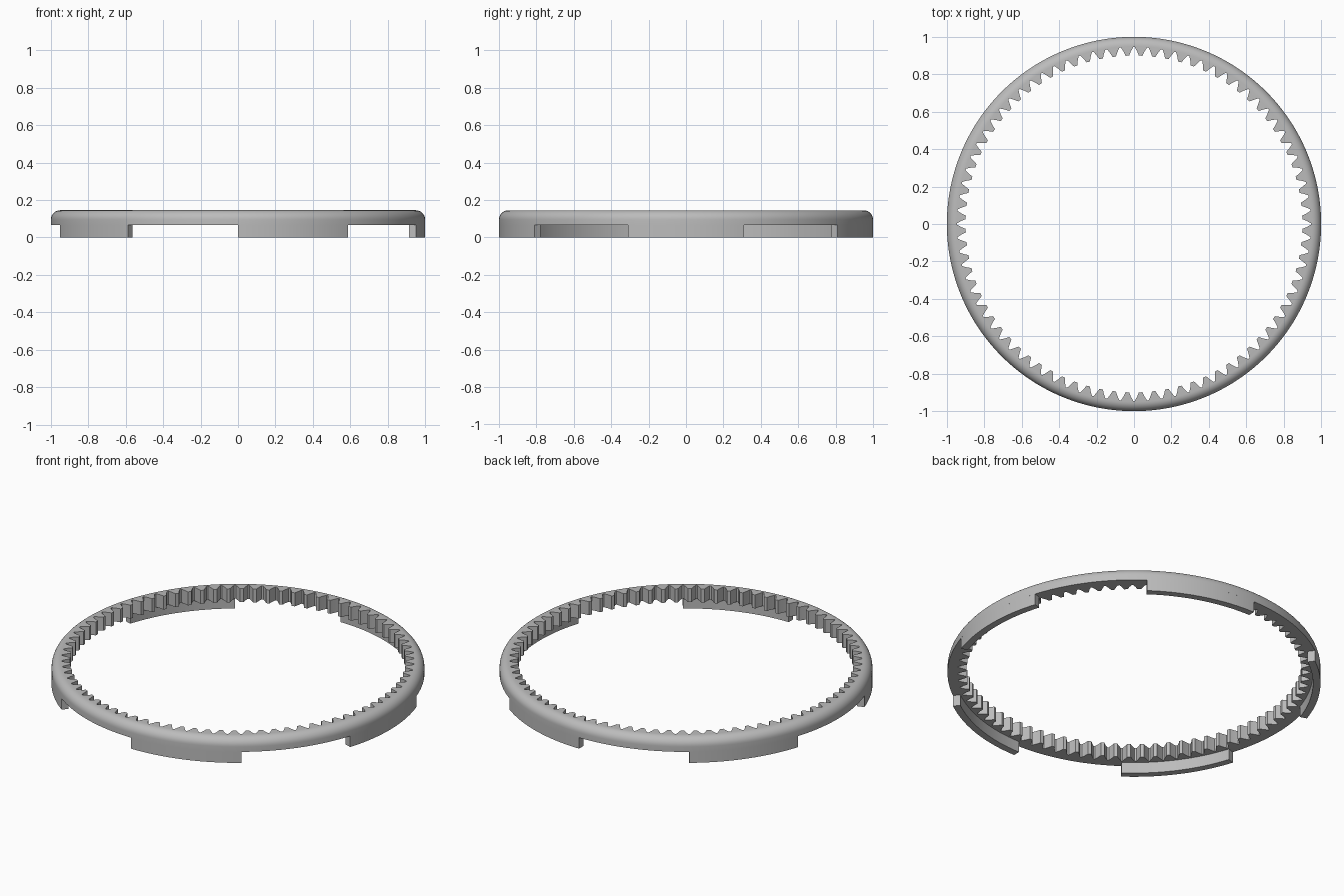
import bpy, bmesh
from math import sin, cos, pi, radians

if "Cube" in bpy.data.objects:
    bpy.data.objects.remove(bpy.data.objects["Cube"])

TEETH, TABS = 80, 5
R_OUT, R_ROOT, R_TIP, R_TAB = 1.0, 0.945, 0.9, 0.96
Z_RING, Z_TOP, FILLET = 0.065, 0.145, 0.05

grey = bpy.data.materials.new("grey plastic")
grey.use_nodes = True
colour = (0.5, 0.5, 0.5, 1)
grey.diffuse_color = colour
grey.node_tree.nodes["Principled BSDF"].inputs["Base Color"].default_value = colour


def sweep(name, sections, closed):
    """Skin a list of (angle, [(radius, z), ...]) sections around the z axis."""
    bm = bmesh.new()
    loops = [[bm.verts.new((r * cos(a), r * sin(a), z)) for r, z in pts]
             for a, pts in sections]
    n = len(loops[0])
    pairs = list(zip(loops, loops[1:]))
    if closed:
        pairs.append((loops[-1], loops[0]))
    else:
        bm.faces.new(loops[0])
        bm.faces.new(loops[-1])
    for p, q in pairs:
        for i in range(n):
            k = (i + 1) % n
            bm.faces.new((p[i], q[i], q[k], p[k]))
    bmesh.ops.recalc_face_normals(bm, faces=bm.faces)
    mesh = bpy.data.meshes.new(name)
    bm.to_mesh(mesh)
    bm.free()
    mesh.materials.append(grey)
    obj = bpy.data.objects.new(name, mesh)
    bpy.context.collection.objects.link(obj)
    bpy.ops.object.select_all(action='DESELECT')
    obj.select_set(True)
    bpy.context.view_layer.objects.active = obj
    bpy.ops.object.shade_smooth_by_angle(angle=radians(30))
    return obj


# Rounded outer wall, from the lower edge up to the flat top
wall = [(R_OUT, Z_RING)]
for i in range(9):
    t = i / 8 * pi / 2
    wall.append((R_OUT - FILLET + FILLET * cos(t), Z_TOP - FILLET + FILLET * sin(t)))

# Toothed ring: one tooth is (fraction of pitch, radius), repeated around
R_MID = (R_ROOT + R_TIP) / 2
tooth = [(-0.44, R_ROOT), (-0.27, R_MID), (-0.13, R_TIP),
         (0.13, R_TIP), (0.27, R_MID), (0.44, R_ROOT)]
ring = []
for k in range(TEETH):
    for f, r in tooth:
        ring.append(((k + 0.5 + f) * 2 * pi / TEETH, [(r, Z_RING)] + wall + [(r, Z_TOP)]))
sweep("toothed_ring", ring, True)

# Locating tabs under the ring, flush with the outer wall
box = [(R_TAB, 0), (R_OUT, 0), (R_OUT, Z_RING), (R_TAB, Z_RING)]
for k in range(TABS):
    mid = k * 2 * pi / TABS
    half = pi / TABS / 2
    sweep(f"tab_{k + 1}", [(mid - half + 2 * half * j / 24, box) for j in range(25)], False)
